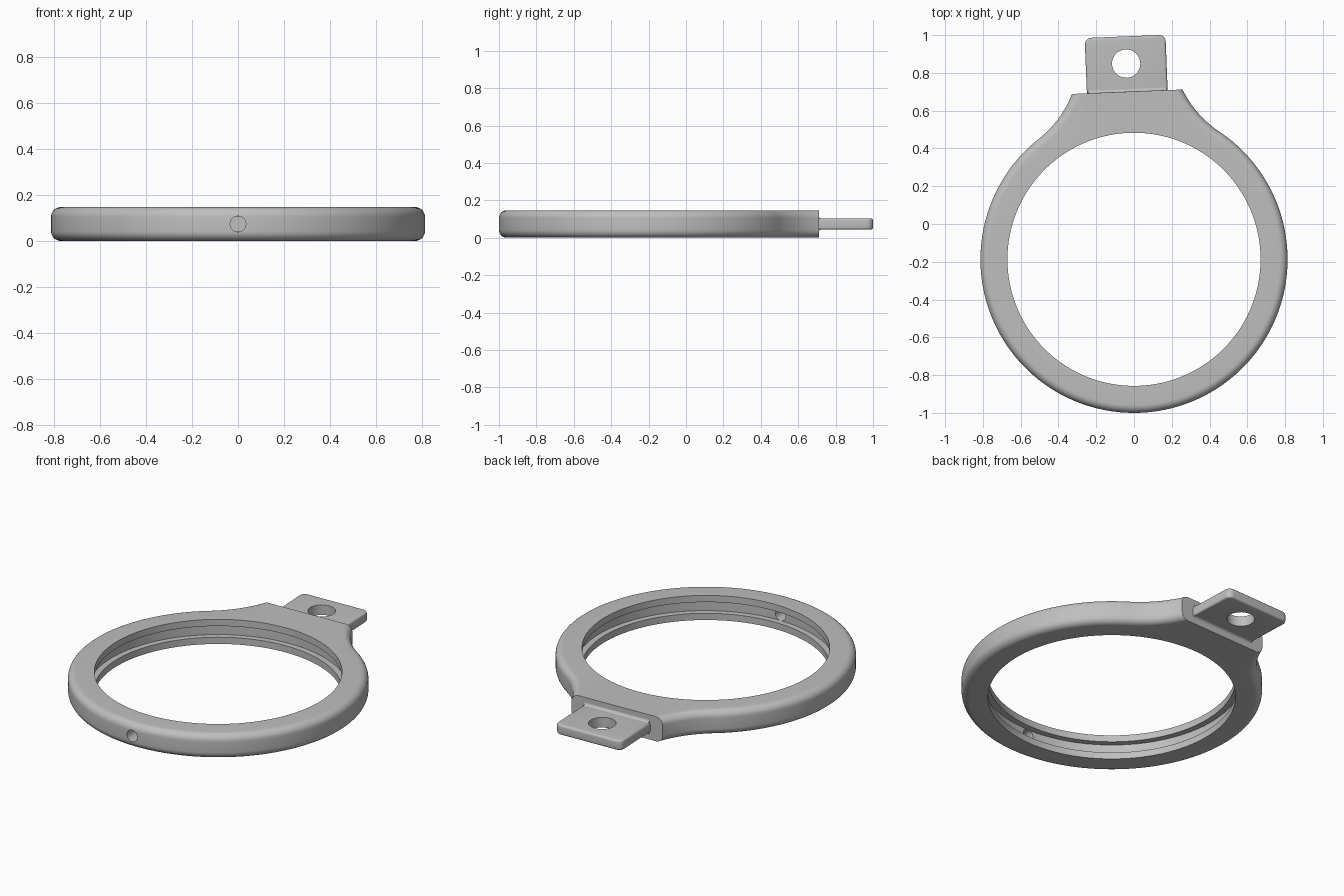
import bpy, bmesh
from math import sin, cos, acos, pi, radians, hypot
from mathutils import Matrix, Vector

cube = bpy.data.objects.get("Cube")
if cube:
    bpy.data.objects.remove(cube, do_unlink=True)

R, RI, H = 0.813, 0.67, 0.147          # ring outer, inner, height
EDGE, LIP, GROOVE = 0.042, 0.04, 0.035  # outer rounding, inner lip height, groove depth
NECK_W, NECK_Y, OVER_Y = 0.293, 0.888, 0.95
TAB_W, TAB_Y, TAB_T = 0.214, 1.181, 0.03
MID = H / 2
PLACE = Matrix.Translation((0, -0.187, 0)) @ Matrix.Rotation(radians(2.3), 4, 'Z')

grey = bpy.data.materials.new("plain grey")
grey.use_nodes = True
grey.diffuse_color = (0.52, 0.52, 0.52, 1)
grey.node_tree.nodes["Principled BSDF"].inputs["Base Color"].default_value = grey.diffuse_color


def make_object(name, bm):
    bmesh.ops.recalc_face_normals(bm, faces=bm.faces)
    bm.transform(PLACE)
    mesh = bpy.data.meshes.new(name)
    bm.to_mesh(mesh)
    bm.free()
    mesh.materials.append(grey)
    ob = bpy.data.objects.new(name, mesh)
    bpy.context.collection.objects.link(ob)
    return ob


def activate(ob):
    bpy.ops.object.select_all(action='DESELECT')
    ob.select_set(True)
    bpy.context.view_layer.objects.active = ob


def drill(ob, radius, depth, location, rotation=(0, 0, 0)):
    bpy.ops.mesh.primitive_cylinder_add(vertices=40, radius=radius, depth=depth,
                                        location=location, rotation=rotation)
    cutter = bpy.context.object
    cutter.hide_render = True
    cutter.data.materials.append(grey)
    mod = ob.modifiers.new("hole", 'BOOLEAN')
    mod.operation, mod.object = 'DIFFERENCE', cutter
    activate(ob)
    bpy.ops.object.modifier_apply(modifier=mod.name)
    bpy.data.objects.remove(cutter, do_unlink=True)


def smooth(ob, angle=30):
    activate(ob)
    bpy.ops.object.shade_smooth_by_angle(angle=radians(angle))


def extrude_outline(points, vector):
    bm = bmesh.new()
    face = bm.faces.new([bm.verts.new(p) for p in points])
    ext = bmesh.ops.extrude_face_region(bm, geom=[face])
    bmesh.ops.translate(bm, vec=vector,
                        verts=[v for v in ext["geom"] if isinstance(v, bmesh.types.BMVert)])
    return bm


# Outline of the ring with concave flares: position, outward normal, rounding
theta = radians(36)
u = Vector((sin(theta), cos(theta)))
corner = Vector((NECK_W, NECK_Y))
flare = (2 * R * u.dot(corner) - R * R - corner.length_squared) / (2 * R - 2 * u.dot(corner))
centre = u * (R + flare)
b_end = acos((centre.y - OVER_Y) / flare)
half = []
for i in range(24):
    b = b_end + (theta - b_end) * i / 24
    n = Vector((sin(b), cos(b)))
    half.append((centre - n * flare, n, EDGE))
for i in range(81):
    a = theta + (pi - theta) * i / 80
    n = Vector((sin(a), cos(a)))
    half.append((n * R, n, EDGE))
flip = lambda v: Vector((-v.x, v.y))
outline = half + [(flip(p), flip(n), e) for p, n, e in reversed(half[:-1])]
x_top = half[0][0].x - 0.05
for i in range(13):
    outline.append((Vector((x_top * (i / 6 - 1), OVER_Y)), Vector((0, 1)), 0))

# Loft the grooved, rounded section around the outline
bm = bmesh.new()
inner = [(RI, H), (RI, H - LIP), (RI + GROOVE, H - LIP),
         (RI + GROOVE, LIP), (RI, LIP), (RI, 0)]
rows = []
for p, n, e in outline:
    d = p.normalized()
    row = [(d.x * r, d.y * r, z) for r, z in inner]
    low = []
    for k in range(9):
        t = pi / 2 * (1 - k / 8)
        q = p - n * e * (1 - cos(t - pi / 2 + pi / 2))
        low.append((q.x, q.y, EDGE * (1 - sin(t))))
    row += low + [(x, y, H - z) for x, y, z in reversed(low)]
    rows.append([bm.verts.new(c) for c in row])
for i, row in enumerate(rows):
    nxt = rows[(i + 1) % len(rows)]
    for j in range(len(row)):
        k = (j + 1) % len(row)
        bm.faces.new((row[j], row[k], nxt[k], nxt[j]))

# Cut the neck off flat and cap it
bmesh.ops.bisect_plane(bm, geom=bm.verts[:] + bm.edges[:] + bm.faces[:],
                       plane_co=(0, NECK_Y, 0), plane_no=(0, 1, 0), clear_outer=True)
bmesh.ops.holes_fill(bm, edges=[e for e in bm.edges if e.is_boundary], sides=0)
ring = make_object("grooved_ring", bm)

# Small hole through the front wall
drill(ring, 0.034, 0.4, (0, -0.187 - R + 0.05, MID), (pi / 2, 0, 0))
smooth(ring)

# Tab with rounded far corners and softened edges
rad = 0.035
pts = [(-TAB_W, NECK_Y - 0.03), (TAB_W, NECK_Y - 0.03)]
for sx, start in ((1, 0), (-1, pi / 2)):
    for i in range(9):
        a = start + pi / 2 * i / 8
        pts.append((sx * (TAB_W - rad) + rad * cos(a), TAB_Y - rad + rad * sin(a)))
bm = extrude_outline([(x, y, MID - TAB_T) for x, y in pts], (0, 0, 2 * TAB_T))
rims = [e for e in bm.edges if abs(e.verts[0].co.z - e.verts[1].co.z) < 1e-5]
bmesh.ops.bevel(bm, geom=rims, offset=0.012, segments=4, profile=0.5, affect='EDGES')
tab = make_object("mounting_tab", bm)
drill(tab, 0.075, 0.4, PLACE @ Vector((0, 1.037, MID)))
smooth(tab)

# Small fillet where the tab meets the neck
f = 0.015
curve = [(NECK_Y + f * (1 - cos(a)), TAB_T + f * (1 - sin(a)))
         for a in (pi / 2 * i / 6 for i in range(7))]
profile = [(NECK_Y - 0.01, TAB_T + f)] + curve[::-1] if curve[0][1] < curve[-1][1] else curve
profile = profile[:1] + sorted(profile[1:], key=lambda c: c[0])
loop = profile + [(y, -z) for y, z in reversed(profile)]
bm = extrude_outline([(-TAB_W + 0.006, y, MID + z) for y, z in loop],
                     (2 * TAB_W - 0.012, 0, 0))
smooth(make_object("tab_fillet", bm))
